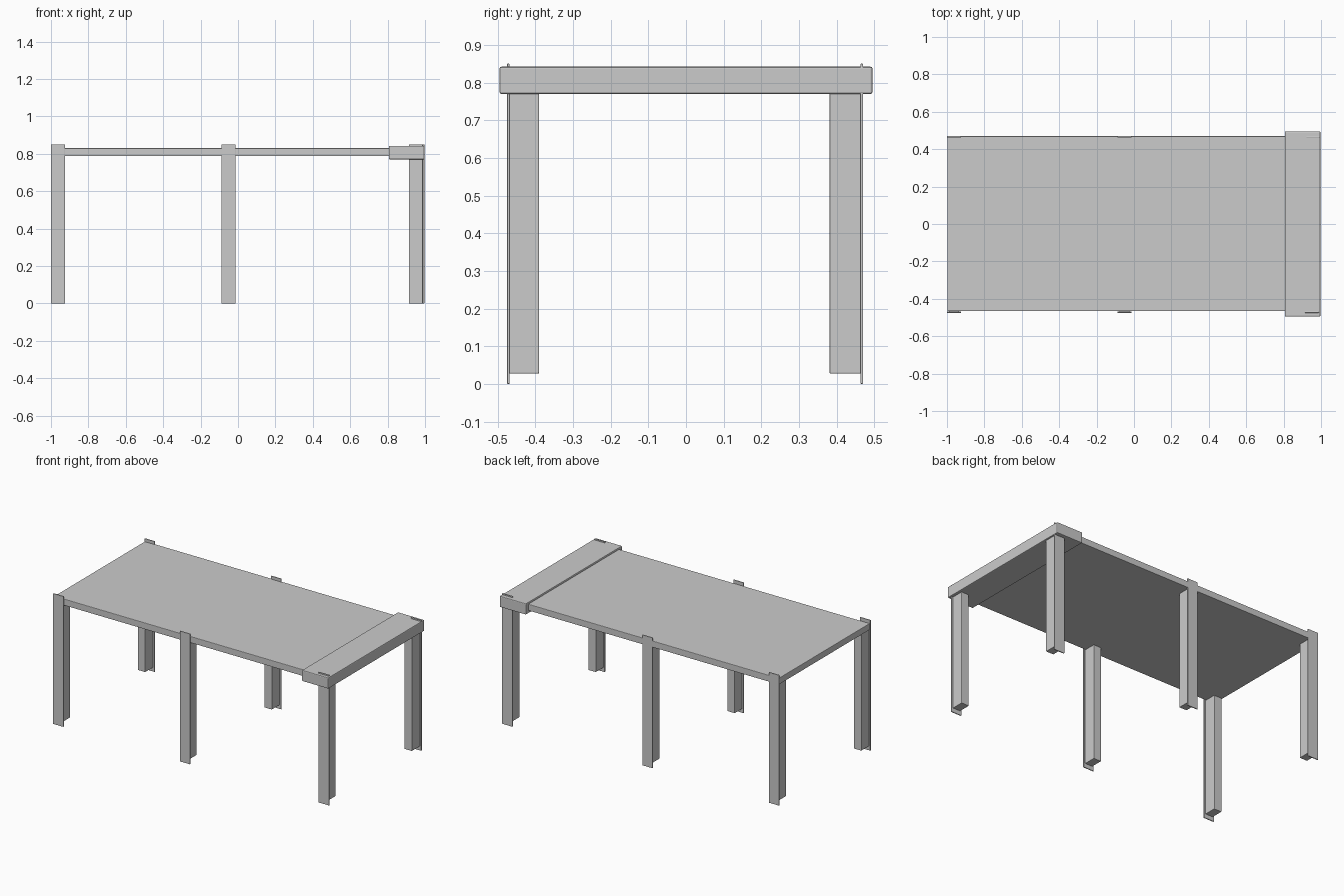
import bpy

if "Cube" in bpy.data.objects:
    bpy.data.objects.remove(bpy.data.objects["Cube"])


def box(name, x0, x1, y0, y1, z0, z1, bevel=0.003):
    """Axis-aligned box with slightly softened edges."""
    bpy.ops.mesh.primitive_cube_add(
        size=1, location=((x0 + x1) / 2, (y0 + y1) / 2, (z0 + z1) / 2))
    ob = bpy.context.object
    ob.name = name
    ob.scale = (x1 - x0, y1 - y0, z1 - z0)
    bpy.ops.object.transform_apply(location=False, rotation=False, scale=True)
    mod = ob.modifiers.new("edge_softening", 'BEVEL')
    mod.width = bevel
    mod.segments = 2
    return ob


# Table top board and the thicker end cap
box("table_top", -0.998, 0.82, -0.466, 0.470, 0.788, 0.830)
box("end_cap", 0.807, 0.997, -0.495, 0.495, 0.770, 0.842, 0.005)

# Legs: thin outer plate that pokes above the top, and an inner post
plates = {
    "left": ((-1.0, -0.925), (-1.0, -0.925)),
    "middle": ((-0.088, -0.013), (-0.088, -0.013)),
    "right": ((0.913, 0.988), (0.921, 0.996)),
}
for place, spans in plates.items():
    for side, (x0, x1) in zip(("front", "back"), spans):
        if side == "front":
            plate_y, post_y = (-0.475, -0.468), (-0.470, -0.390)
        else:
            plate_y, post_y = (0.463, 0.470), (0.381, 0.465)
        box(f"{side}_{place}_leg_plate", x0, x1, *plate_y, 0.0, 0.85, 0.002)
        box(f"{side}_{place}_leg_post", x0 + 0.01, x1 - 0.01, *post_y,
            0.027, 0.79, 0.003)
